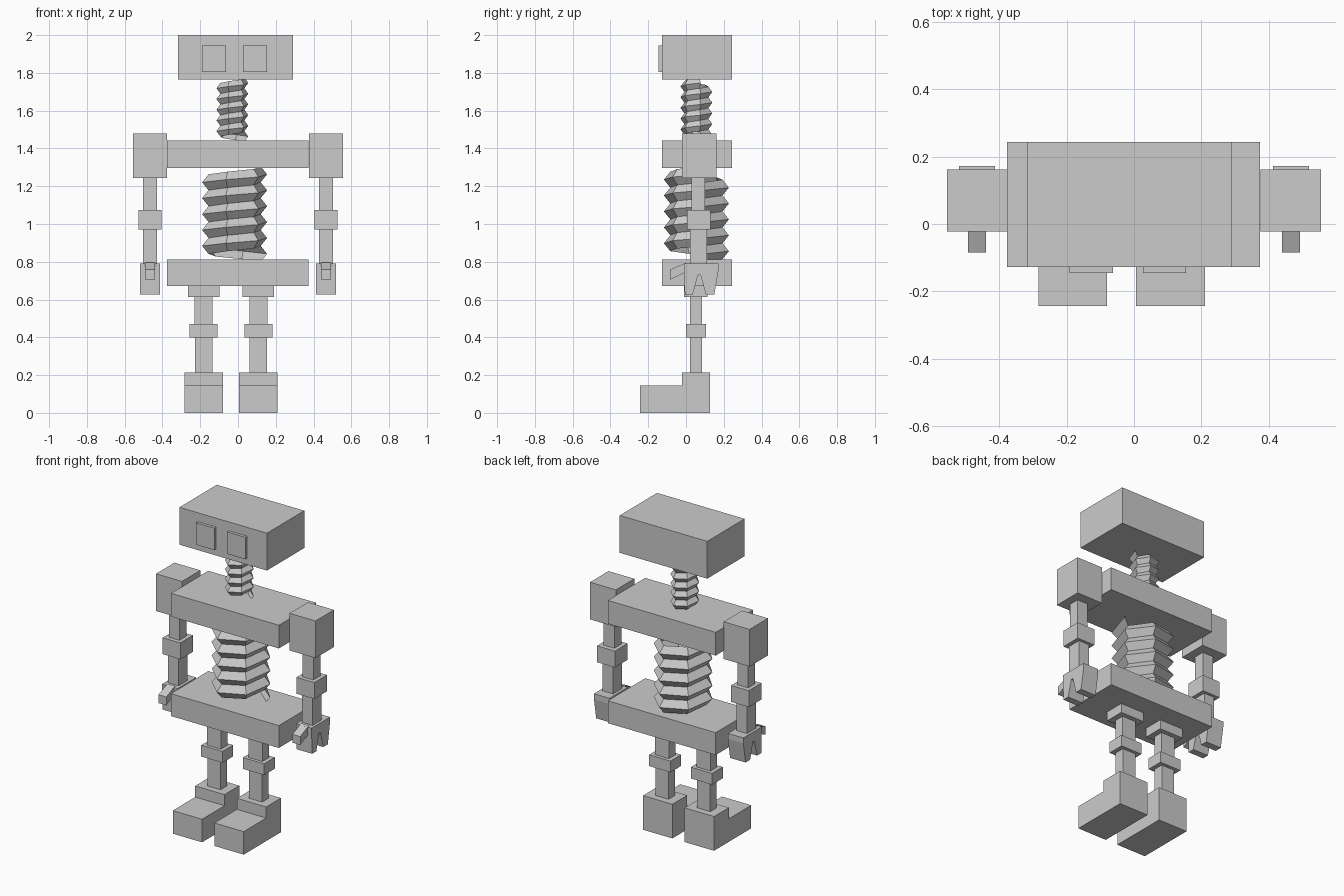
import bpy, bmesh, math

if "Cube" in bpy.data.objects:
    bpy.data.objects.remove(bpy.data.objects["Cube"])


def finish(name, bm):
    bmesh.ops.recalc_face_normals(bm, faces=bm.faces)
    me = bpy.data.meshes.new(name)
    bm.to_mesh(me)
    bm.free()
    ob = bpy.data.objects.new(name, me)
    bpy.context.collection.objects.link(ob)
    return ob


def box(name, x0, x1, y0, y1, z0, z1):
    bm = bmesh.new()
    bmesh.ops.create_cube(bm, size=1)
    for v in bm.verts:
        v.co = ((x0 + x1) / 2 + v.co.x * (x1 - x0),
                (y0 + y1) / 2 + v.co.y * (y1 - y0),
                (z0 + z1) / 2 + v.co.z * (z1 - z0))
    return finish(name, bm)


def block(name, cx, hw, y0, y1, z0, z1):
    return box(name, cx - hw, cx + hw, y0, y1, z0, z1)


def extrude_x(name, profile, cx, hw):
    """Extrude a (y, z) outline across x."""
    bm = bmesh.new()
    f = bm.faces.new([bm.verts.new((cx - hw, y, z)) for y, z in profile])
    r = bmesh.ops.extrude_face_region(bm, geom=[f])
    for v in r["geom"]:
        if isinstance(v, bmesh.types.BMVert):
            v.co.x += 2 * hw
    return finish(name, bm)


def spring(name, cx, cy, r_in, r_out, z0, z1, turns=5, sides=6):
    """V-shaped thread swept along a six-sided helix."""
    pitch = (z1 - z0) / (turns + 1)
    bm = bmesh.new()
    rows = []
    for i in range(turns * sides + 1):
        a = math.radians(15) + math.tau * i / sides
        z = z0 + pitch * i / sides
        rows.append([bm.verts.new((cx + r * math.cos(a), cy + r * math.sin(a), z + h * pitch))
                     for r, h in ((r_in, 0), (r_out, .5), (r_in, 1))])
    for a, b in zip(rows, rows[1:]):
        for k in range(2):
            bm.faces.new((a[k], b[k], b[k + 1], a[k + 1]))
    bmesh.ops.remove_doubles(bm, verts=bm.verts, dist=1e-4)
    return finish(name, bm)


# Head and eyes
box("head", -.318, .291, -.128, .243, 1.765, 2.0)
for side, x in (("left", -.127), ("right", .09)):
    block("eye_" + side, x, .064, -.146, -.12, 1.806, 1.944)

# Neck and waist springs, chest and hip slabs
spring("neck_spring", -.03, .055, .066, .087, 1.435, 1.775)
box("chest", -.377, .374, -.128, .243, 1.297, 1.443)
spring("waist_spring", -.018, .055, .143, .178, .80, 1.305)
box("hips", -.377, .374, -.128, .243, .671, .812)

hand = [(-.012, .79), (.172, .79), (.172, .755), (.15, .627), (.105, .627),
        (.077, .73), (.063, .73), (.036, .627), (-.006, .627)]
thumb = [(0, .795), (-.085, .758), (-.085, .705), (0, .745)]
boot = [(-.243, 0), (.127, 0), (.127, .215), (-.02, .215), (-.02, .145), (-.243, .145)]

for side, s in (("left", -1), ("right", 1)):
    # Arm
    block("shoulder_" + side, s * .465, .09, -.022, .161, 1.244, 1.478)
    x = s * .466
    block("upper_arm_" + side, x, .037, .03, .1, 1.06, 1.25)
    block("elbow_" + side, x, .062, .004, .13, .97, 1.073)
    block("forearm_" + side, x, .037, .022, .112, .78, .98)
    extrude_x("hand_" + side, hand, x, .054)
    extrude_x("thumb_" + side, thumb, x, .027)
    # Leg
    x = -.037 + s * .145
    block("hip_joint_" + side, x, .083, -.01, .115, .613, .68)
    block("thigh_" + side, x, .048, .02, .085, .46, .62)
    block("knee_" + side, x, .074, 0, .106, .4, .471)
    block("shin_" + side, x, .046, .02, .085, .2, .41)
    extrude_x("boot_" + side, boot, x, .102)
